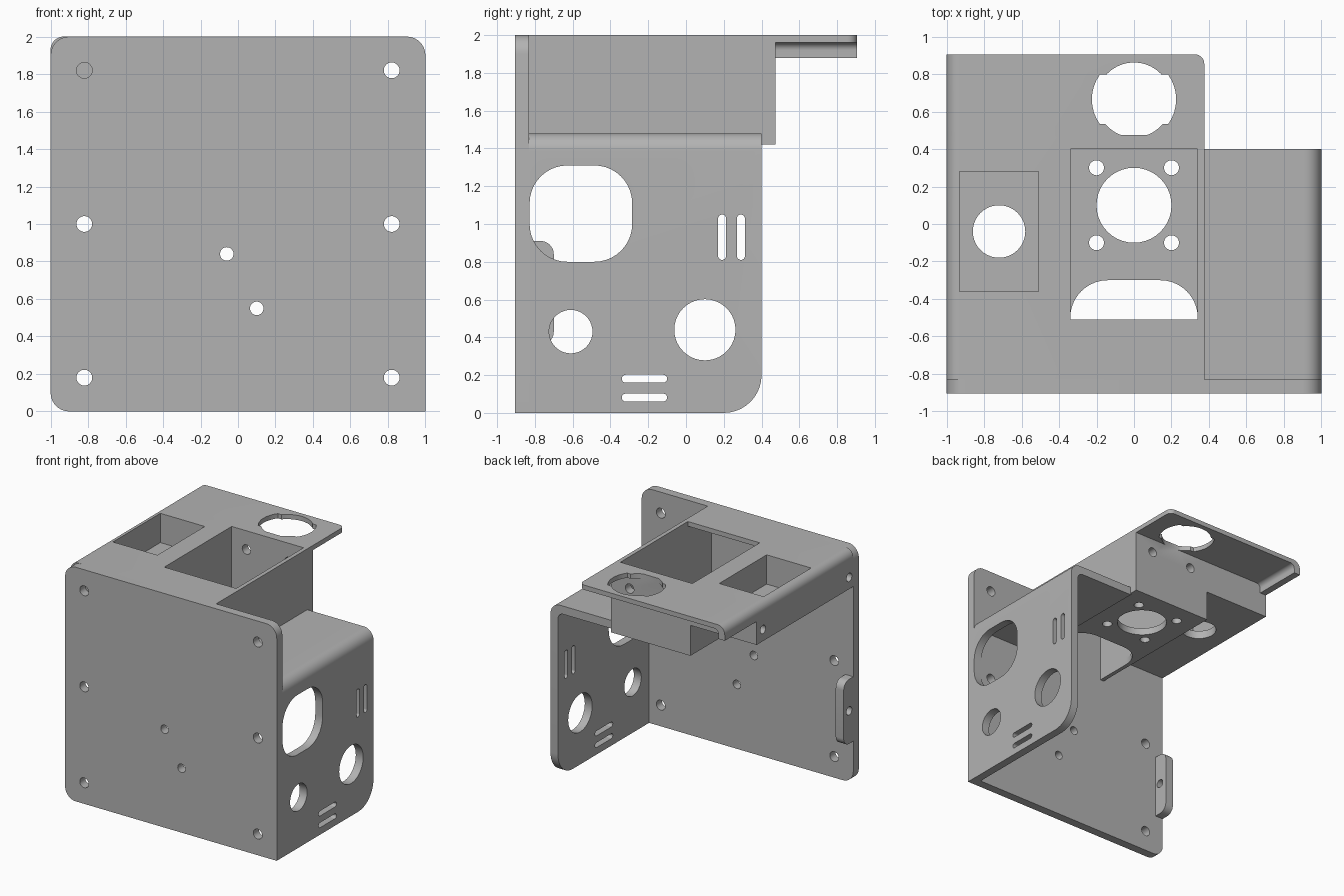
import bpy, bmesh, math
from mathutils import Vector

if "Cube" in bpy.data.objects:
    bpy.data.objects.remove(bpy.data.objects["Cube"])

grey = bpy.data.materials.new("plain grey")
grey.use_nodes = True
grey.diffuse_color = (0.45, 0.45, 0.45, 1)
grey.node_tree.nodes["Principled BSDF"].inputs["Base Color"].default_value = grey.diffuse_color


def rounded(corners, steps=10):
    """Outline from (u, v, radius) corners; rounded corners are right angles."""
    out = []
    for i, (u, v, r) in enumerate(corners):
        p = Vector((u, v))
        if r == 0:
            arc = [p]
        else:
            a = (Vector(corners[i - 1][:2]) - p).normalized()
            b = (Vector(corners[(i + 1) % len(corners)][:2]) - p).normalized()
            c = p + r * (a + b)
            turns = [k / steps * math.pi / 2 for k in range(steps + 1)]
            arc = [c - r * (b * math.cos(t) + a * math.sin(t)) for t in turns]
        for q in arc:
            if not out or (q - out[-1]).length > 1e-5:
                out.append(q)
    if (out[0] - out[-1]).length < 1e-5:
        out.pop()
    return out


def rect(u0, u1, v0, v1, r=0):
    return rounded([(u0, v0, r), (u1, v0, r), (u1, v1, r), (u0, v1, r)])


def circle(u, v, r):
    return rect(u - r, u + r, v - r, v + r, r)


def prism(name, outline, axis, lo, hi):
    """Extrude an outline along one axis."""
    place = {"x": lambda u, v, d: (d, u, v),
             "y": lambda u, v, d: (u, d, v),
             "z": lambda u, v, d: (u, v, d)}[axis]
    bm = bmesh.new()
    ends = [[bm.verts.new(place(u, v, d)) for u, v in outline] for d in (lo, hi)]
    bm.faces.new(ends[0])
    bm.faces.new(ends[1])
    n = len(outline)
    for i in range(n):
        j = (i + 1) % n
        bm.faces.new((ends[0][i], ends[0][j], ends[1][j], ends[1][i]))
    bmesh.ops.recalc_face_normals(bm, faces=bm.faces)
    mesh = bpy.data.meshes.new(name)
    bm.to_mesh(mesh)
    bm.free()
    mesh.materials.append(grey)
    ob = bpy.data.objects.new(name, mesh)
    bpy.context.collection.objects.link(ob)
    return ob


def combine(target, operation, *prism_args):
    """Boolean a prism into the target and discard the helper."""
    helper = prism("helper", *prism_args)
    mod = target.modifiers.new("boolean", "BOOLEAN")
    mod.operation, mod.solver, mod.object = operation, "EXACT", helper
    graph = bpy.context.evaluated_depsgraph_get()
    mesh = bpy.data.meshes.new_from_object(target.evaluated_get(graph))
    target.modifiers.clear()
    target.data = mesh
    bpy.data.objects.remove(helper)


def cut(target, *prism_args):
    combine(target, "DIFFERENCE", *prism_args)


def join(target, *prism_args):
    combine(target, "UNION", *prism_args)


FRONT, INNER, BACK = -0.905, -0.83, 0.475

# Front plate with screw holes
front = prism("front_plate", rounded([(-1, 0, 0.1), (1, 0, 0), (1, 2, 0.1), (-1, 2, 0.1)]),
              "y", FRONT, INNER)
holes = [(x, z, 0.042) for x in (-0.82, 0.82) for z in (0.18, 1.0, 1.82)]
for x, z, r in holes + [(-0.06, 0.84, 0.036), (0.1, 0.55, 0.036)]:
    cut(front, circle(x, z, r), "y", -1, -0.7)

# Small folded tab on the free edge of the front plate
tab = prism("edge_tab", rounded([(INNER, 0.36, 0), (-0.70, 0.36, 0.07),
                                 (-0.70, 0.91, 0.07), (INNER, 0.91, 0)]), "x", -1, -0.925)
cut(tab, circle(-0.775, 0.64, 0.036), "x", -1.1, -0.8)

# Side plate bent over into a shelf
side = prism("side_bracket", rounded([(1, 0, 0), (1, 1.48, 0.09), (0.37, 1.48, 0),
                                      (0.37, 1.41, 0), (0.93, 1.41, 0.05), (0.93, 0, 0)]),
             "y", INNER, 0.4)
corner = rounded([(0.2, 0, 0), (0.4, 0, 0.2), (0.4, 0.2, 0)])
cut(side, corner[:-1] + [Vector((0.4, 0.2)), Vector((0.5, 0.2)), Vector((0.5, -0.1)),
                         Vector((0.2, -0.1))], "x", 0.8, 1.1)
openings = [rect(-0.828, -0.285, 0.80, 1.31, 0.2),
            circle(-0.61, 0.43, 0.115), circle(0.10, 0.44, 0.162)]
openings += [rect(y, y + 0.042, 0.81, 1.05, 0.0209) for y in (0.17, 0.27)]
openings += [rect(-0.34, -0.10, z, z + 0.042, 0.0209) for z in (0.06, 0.16)]
for shape in openings:
    cut(side, shape, "x", 0.8, 1.1)

# Top plate with a rolled lip and a notched round opening
top = prism("top_housing", rounded([(-1, 1.88, 0), (-1, 2, 0.07), (0.375, 2, 0),
                                    (0.375, 1.96, 0), (-0.94, 1.96, 0.04), (-0.94, 1.88, 0)]),
            "y", INNER, 0.905)
tip = rounded([(0.325, 0.905, 0), (0.375, 0.905, 0.05), (0.375, 0.855, 0)])
cut(top, tip + [Vector((0.45, 0.855)), Vector((0.45, 1)), Vector((0.325, 1))], "z", 1.8, 2.1)
cut(top, circle(0, 0.662, 0.2), "z", 1.8, 2.1)
lobes = [Vector((p.x, 0.665 + max(-0.135, min(0.135, p.y)))) for p in circle(0, 0, 0.225)
         if abs(p.y) < 0.14]
cut(top, lobes, "z", 1.8, 2.1)

# Deep and shallow housings below the top plate
join(top, rect(-0.375, 0.375, 1.42, 2), "y", INNER, BACK)
join(top, rounded([(-1, 1.68, 0), (-0.36, 1.68, 0), (-0.36, 2, 0), (-1, 2, 0.07)]),
     "y", INNER, BACK)

# Deep pocket, open underneath towards the front
cut(top, rect(-0.34, 0.34, -0.51, 0.4), "z", 1.48, 2.1)
cut(top, rect(-0.34, 0.34, -0.95, -0.5), "z", 1.3, 1.96)
cut(top, rounded([(-0.34, -0.7, 0), (0.34, -0.7, 0), (0.34, -0.3, 0.2), (-0.34, -0.3, 0.2)]),
    "z", 1.3, 1.55)
cut(top, circle(0, 0.1, 0.2), "z", 1.3, 1.6)
for x in (-0.2, 0.2):
    for y in (-0.1, 0.3):
        cut(top, circle(x, y, 0.04), "z", 1.3, 1.6)
    cut(top, circle(x, 1.84, 0.04), "y", 0.35, 0.6)

# Shallow pocket and blind side screw holes
cut(top, rect(-0.93, -0.51, -0.36, 0.28), "z", 1.75, 2.1)
cut(top, circle(-0.72, -0.04, 0.14), "z", 1.5, 1.9)
for y in (-0.775, 0.39):
    cut(top, circle(y, 1.78, 0.036), "x", -1.1, -0.88)

# Smooth the bends, keep the edges crisp
bpy.ops.object.select_all(action="DESELECT")
for ob in (front, tab, side, top):
    ob.select_set(True)
bpy.context.view_layer.objects.active = top
bpy.ops.object.shade_smooth_by_angle(angle=math.radians(30))
